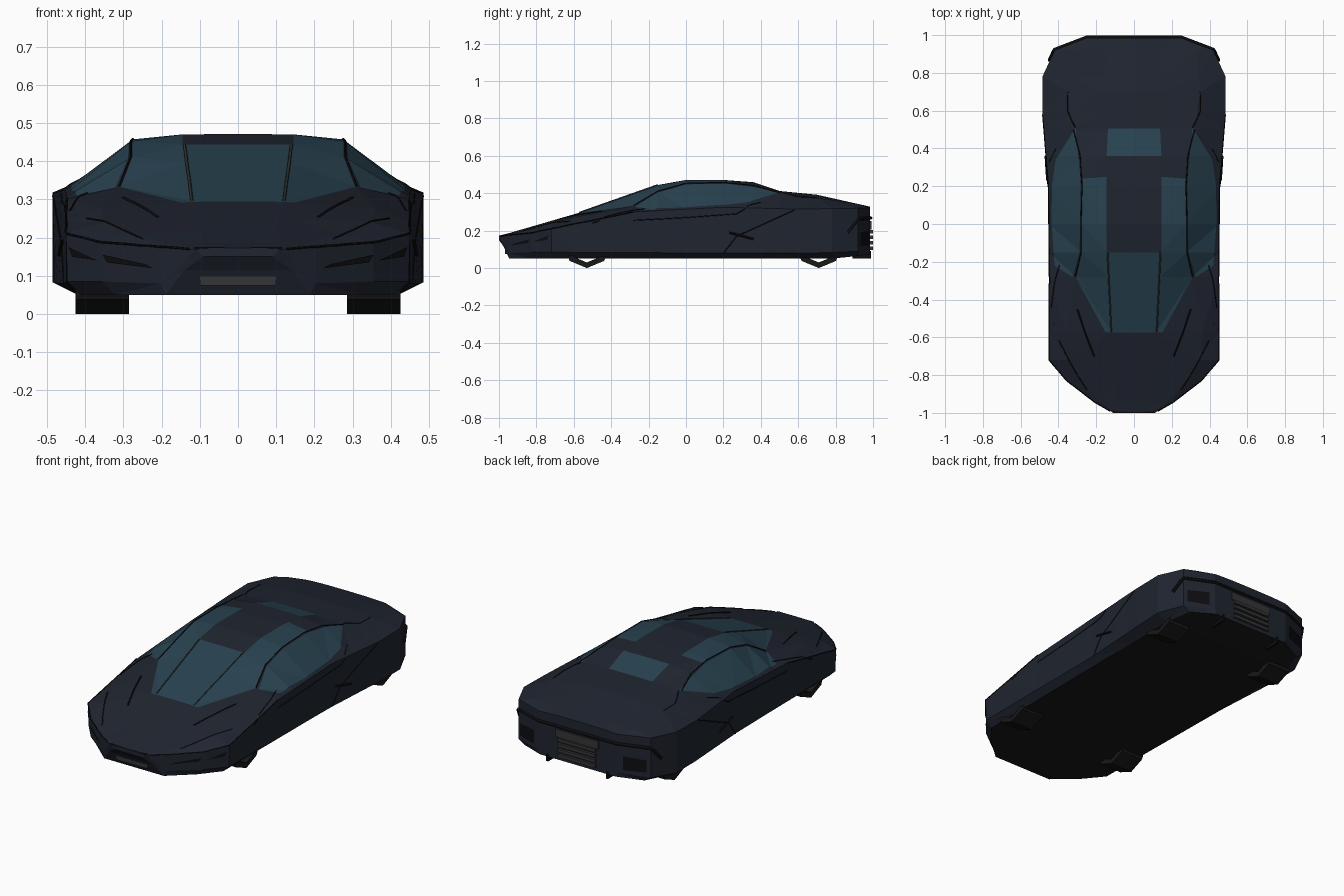
import bpy, bmesh, math
from mathutils import Vector
from mathutils.bvhtree import BVHTree

if "Cube" in bpy.data.objects:
    bpy.data.objects.remove(bpy.data.objects["Cube"])


def material(name, rgb):
    m = bpy.data.materials.new(name)
    m.diffuse_color = (*rgb, 1)
    m.use_nodes = True
    m.node_tree.nodes["Principled BSDF"].inputs["Base Color"].default_value = m.diffuse_color
    return m


PAINT = material("navy_paint", (0.014, 0.018, 0.029))
GLASS = material("tinted_glass", (0.021, 0.055, 0.08))
BLACK = material("black_trim", (0.004, 0.004, 0.005))
GREY = material("dark_grey", (0.035, 0.035, 0.037))
UNDER = material("underbody", (0.009, 0.009, 0.009))

# Lengthwise rails of the half body: (y, x, z)
FLOOR = [(-1, .09, .15), (-.975, .14, .115), (-.945, .19, .05), (-.83, .32, .05),
         (-.72, .41, .05), (.8, .42, .05), (.92, .38, .065), (.985, .24, .075)]
SILL = [(-1, .10, .158), (-.975, .15, .13), (-.945, .20, .08), (-.83, .355, .085),
        (-.72, .447, .085), (.2, .455, .08), (.6, .48, .08), (.78, .485, .083),
        (.92, .42, .09), (.985, .25, .10)]
BELT = [(-1, .11, .168), (-.945, .205, .176), (-.83, .355, .187), (-.72, .45, .21),
        (-.28, .447, .30), (.2, .452, .325), (.6, .485, .315), (.78, .485, .318),
        (.92, .42, .32), (.985, .25, .322)]
EDGE = [(-1, .10, .171), (-.945, .17, .181), (-.83, .28, .21), (-.72, .35, .24),
        (-.57, .36, .277), (-.28, .31, .333), (-.15, .28, .41), (0, .28, .452),
        (.2, .275, .457), (.36, .285, .44), (.5, .32, .402), (.7, .35, .375),
        (.92, .33, .342), (.985, .20, .325)]
CROWN = [(-1, .08, .172), (-.945, .09, .186), (-.57, .12, .295), (-.15, .14, .443),
         (0, .145, .47), (.2, .145, .47), (.36, .145, .458), (.5, .145, .411),
         (.7, .16, .391), (.985, .13, .327)]
STATIONS = [-1, -.975, -.945, -.83, -.72, -.57, -.28, -.15, 0, .2, .36, .5,
            .6, .7, .78, .92, .985]


def on_rail(rail, y):
    for a, b in zip(rail, rail[1:]):
        if y <= b[0] + 1e-6:
            t = (y - a[0]) / (b[0] - a[0])
            return Vector((a[1] + (b[1] - a[1]) * t, y, a[2] + (b[2] - a[2]) * t))


# Body shell: loft of the rails, one half
bm = bmesh.new()
rings = []
for y in STATIONS:
    pts = [on_rail(r, y) for r in (FLOOR, SILL, BELT, EDGE, CROWN)]
    pts = [Vector((0, y, pts[0].z))] + pts + [Vector((0, y, pts[-1].z + .001))]
    rings.append([bm.verts.new(p) for p in pts])
for r, s in zip(rings, rings[1:]):
    for j in range(6):
        bm.faces.new((r[j], s[j], s[j + 1], r[j + 1]))
bm.faces.new(rings[0])
bm.faces.new(rings[-1][::-1])
bmesh.ops.triangulate(bm, faces=bm.faces[:])

# Window outlines seen from above: windscreen, roof pane, rear pane, side window
WINDOWS = [
    [(-.01, -.575), (.15, -.575), (.31, -.28), (.28, -.15), (-.01, -.15)],
    [(.145, -.152), (.28, -.152), (.272, .24), (.145, .25)],
    [(-.01, .36), (.145, .36), (.138, .505), (-.01, .505)],
    [(.31, .51), (.415, .34), (.435, .2), (.436, 0), (.42, -.22), (.325, -.28),
     (.288, -.15), (.283, .24)],
]


def inside(p, poly):
    hit = False
    for (ax, ay), (bx, by) in zip(poly, poly[1:] + poly[:1]):
        if (ay > p.y) != (by > p.y) and p.x < ax + (bx - ax) * (p.y - ay) / (by - ay):
            hit = not hit
    return hit


# Cut the outlines into the shell and glaze the faces inside them
for poly in WINDOWS:
    lo, hi = min(p[1] for p in poly), max(p[1] for p in poly)
    for (ax, ay), (bx, by) in zip(poly, poly[1:] + poly[:1]):
        faces = [f for f in bm.faces if f.normal.z > .1
                 and max(v.co.y for v in f.verts) > lo and min(v.co.y for v in f.verts) < hi]
        geom = set(faces) | {e for f in faces for e in f.edges} | {v for f in faces for v in f.verts}
        bmesh.ops.bisect_plane(bm, geom=list(geom), dist=1e-5, plane_co=(ax, ay, 0),
                               plane_no=(by - ay, ax - bx, 0))
        bm.normal_update()
for f in bm.faces:
    c = f.calc_center_median()
    if f.normal.z > .1 and any(inside(c, w) for w in WINDOWS):
        f.material_index = 1
    elif f.normal.z < -.9:
        f.material_index = 2
bmesh.ops.dissolve_limit(bm, angle_limit=.005, verts=bm.verts[:], edges=bm.edges[:],
                         delimit={'MATERIAL'})
bm.normal_update()
tree = BVHTree.FromBMesh(bm)
mesh = bpy.data.meshes.new("car_body")
bm.to_mesh(mesh)
bm.free()
for m in (PAINT, GLASS, UNDER):
    mesh.materials.append(m)
body = bpy.data.objects.new("car_body", mesh)
bpy.context.collection.objects.link(body)
body.modifiers.new("mirror", 'MIRROR').merge_threshold = .0005


def snap(p, lift=.002):
    loc, n, _, _ = tree.find_nearest(Vector(p))
    return loc + n * lift


def seam(name, pts, mat=BLACK, r=.0025, steps=6):
    """Thin mirrored strip that hugs the body."""
    path = [Vector(a).lerp(Vector(b), i / steps) for a, b in zip(pts, pts[1:]) for i in range(steps)]
    path = [snap(p, r * .4) for p in path + [Vector(pts[-1])]]
    cu = bpy.data.curves.new(name, 'CURVE')
    cu.dimensions, cu.bevel_depth, cu.bevel_resolution = '3D', r, 0
    for side in (1, -1):
        sp = cu.splines.new('POLY')
        sp.points.add(len(path) - 1)
        for q, p in zip(sp.points, path):
            q.co = (side * p.x, p.y, p.z, 1)
    cu.materials.append(mat)
    bpy.context.collection.objects.link(bpy.data.objects.new(name, cu))


def panel(name, pts, mat):
    """Flat mirrored plate laid on the body."""
    p = [snap(q, .004) for q in pts]
    n = len(p)
    me = bpy.data.meshes.new(name)
    me.from_pydata(p + [Vector((-q.x, q.y, q.z)) for q in p], [],
                   [list(range(n)), list(range(2 * n - 1, n - 1, -1))])
    me.materials.append(mat)
    bpy.context.collection.objects.link(bpy.data.objects.new(name, me))


def box(name, loc, size, mat):
    bpy.ops.mesh.primitive_cube_add(size=1, location=loc)
    o = bpy.context.object
    o.name, o.scale = name, size
    o.data.materials.append(mat)


# Shut lines, pillars and creases
seam("bumper_crease", [on_rail(BELT, y) for y in (-.99, -.945, -.83, -.72, -.5, -.28)], r=.003)
seam("windscreen_bar", [on_rail(CROWN, y) for y in (-.57, -.15)], GREY, .004)
seam("roof_pillar", [on_rail(EDGE, y) for y in (-.28, -.15, 0, .2, .36, .5)], r=.003)
seam("side_crease", [(.45, -.28, .255), (.46, .0, .27), (.46, .27, .29), (.42, .4, .36)])
seam("rear_door_line", [(.46, .2, .08), (.47, .27, .17), (.49, .58, .31)])
seam("front_door_line", [(.44, -.5, .24), (.42, -.3, .31), (.40, -.22, .34)])
seam("hood_crease", [(.40, -.62, .26), (.30, -.8, .22), (.25, -.88, .2)])
seam("rear_deck_line", [(.31, .51, .40), (.355, .6, .385), (.35, .7, .375)])

# Lamps, vents and intakes
seam("headlight_slit", [(.30, -.45, .3), (.26, -.57, .28), (.21, -.7, .25)], BLACK, .004)
seam("side_vent", [(.47, .23, .19), (.48, .36, .155)], BLACK, .006)
seam("rear_light_bar", [(0, .99, .268), (.25, .985, .268), (.42, .92, .262), (.46, .87, .19)],
     BLACK, .009)
panel("front_intake", [(.22, -.93, .12), (.34, -.84, .135), (.35, -.83, .155), (.24, -.92, .13)], BLACK)
panel("side_intake", [(.37, -.82, .14), (.43, -.74, .15), (.44, -.73, .175)], BLACK)
panel("rear_corner_vent", [(.28, .97, .12), (.40, .93, .12), (.40, .93, .19), (.28, .97, .2)], BLACK)

# Nose slot and front plate
box("nose_slot", (0, -.985, .168), (.23, .024, .012), BLACK)
box("front_plate", (0, -.957, .089), (.20, .02, .028), GREY)

# Rear plate, slats and diffuser fins
box("rear_plate", (0, .985, .228), (.27, .012, .045), GREY)
for i in range(4):
    box("rear_slat", (0, .986, .105 + .03 * i), (.24, .026, .018), GREY)
for x in (-.19, .19):
    box("diffuser_fin", (x, .94, .07), (.012, .1, .04), BLACK)

# Wheels: hollow eight-sided rings
for y in (-.53, .71):
    for x in (-.355, .355):
        bpy.ops.mesh.primitive_cylinder_add(vertices=8, radius=.13, depth=.14, location=(x, y, .13),
                                            rotation=(0, math.pi / 2, 0), end_fill_type='NOTHING')
        w = bpy.context.object
        w.name = "wheel"
        w.data.materials.append(UNDER)
        w.modifiers.new("thickness", 'SOLIDIFY').thickness = .03
